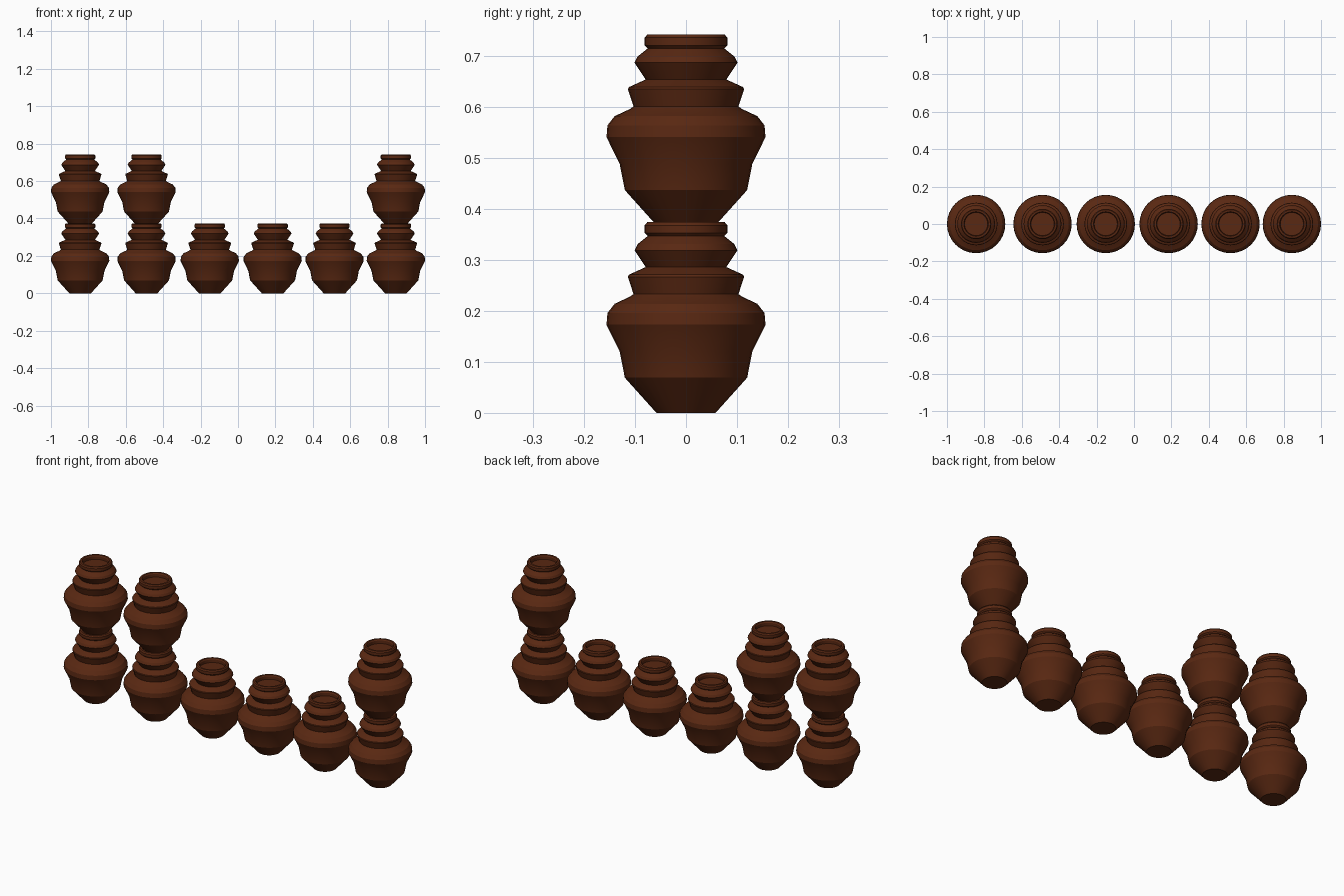
import bpy, bmesh, math

if "Cube" in bpy.data.objects:
    bpy.data.objects.remove(bpy.data.objects["Cube"])

clay = bpy.data.materials.new("dark brown clay")
clay.diffuse_color = (0.1, 0.021, 0.006, 1)
clay.use_nodes = True
clay.node_tree.nodes["Principled BSDF"].inputs["Base Color"].default_value = clay.diffuse_color

# Pot outline (radius, height), from the base up over the rim into the mouth
PROFILE = [
    (0.058, 0.0), (0.120, 0.069), (0.130, 0.120), (0.156, 0.173),
    (0.154, 0.196), (0.140, 0.214), (0.110, 0.228), (0.103, 0.233),
    (0.114, 0.267), (0.112, 0.271), (0.079, 0.286), (0.101, 0.319), (0.095, 0.331),
    (0.075, 0.347), (0.081, 0.353), (0.081, 0.368), (0.076, 0.374),
    (0.066, 0.374), (0.062, 0.368), (0.062, 0.352),
]
SIDES = 32
STACK = 0.368


def pot_mesh():
    bm = bmesh.new()
    rings = [[bm.verts.new((r * math.cos(2 * math.pi * i / SIDES),
                            r * math.sin(2 * math.pi * i / SIDES), z))
              for i in range(SIDES)] for r, z in PROFILE]
    for low, high in zip(rings, rings[1:]):
        for i in range(SIDES):
            j = (i + 1) % SIDES
            bm.faces.new((low[i], low[j], high[j], high[i]))
    bm.faces.new(rings[0][::-1])   # base
    bm.faces.new(rings[-1])        # floor of the mouth
    mesh = bpy.data.meshes.new("pot")
    bm.to_mesh(mesh)
    bm.free()
    mesh.materials.append(clay)
    return mesh


mesh = pot_mesh()


def add_pot(name, x, z):
    pot = bpy.data.objects.new(name, mesh)
    pot.location = (x, 0, z)
    bpy.context.collection.objects.link(pot)
    return pot


# Row of six pots, three of them carrying a second pot
pots = []
for n, (x, levels) in enumerate([(-0.844, 2), (-0.489, 2), (-0.151, 1),
                                 (0.185, 1), (0.516, 1), (0.844, 2)], 1):
    for level in range(levels):
        kind = "upper_pot" if level else "lower_pot"
        pots.append(add_pot(f"{kind}_{n}", x, level * STACK))

# Smooth around the body, crisp at the ridges
bpy.ops.object.select_all(action='DESELECT')
pots[0].select_set(True)
bpy.context.view_layer.objects.active = pots[0]
bpy.ops.object.shade_smooth_by_angle(angle=math.radians(20))
